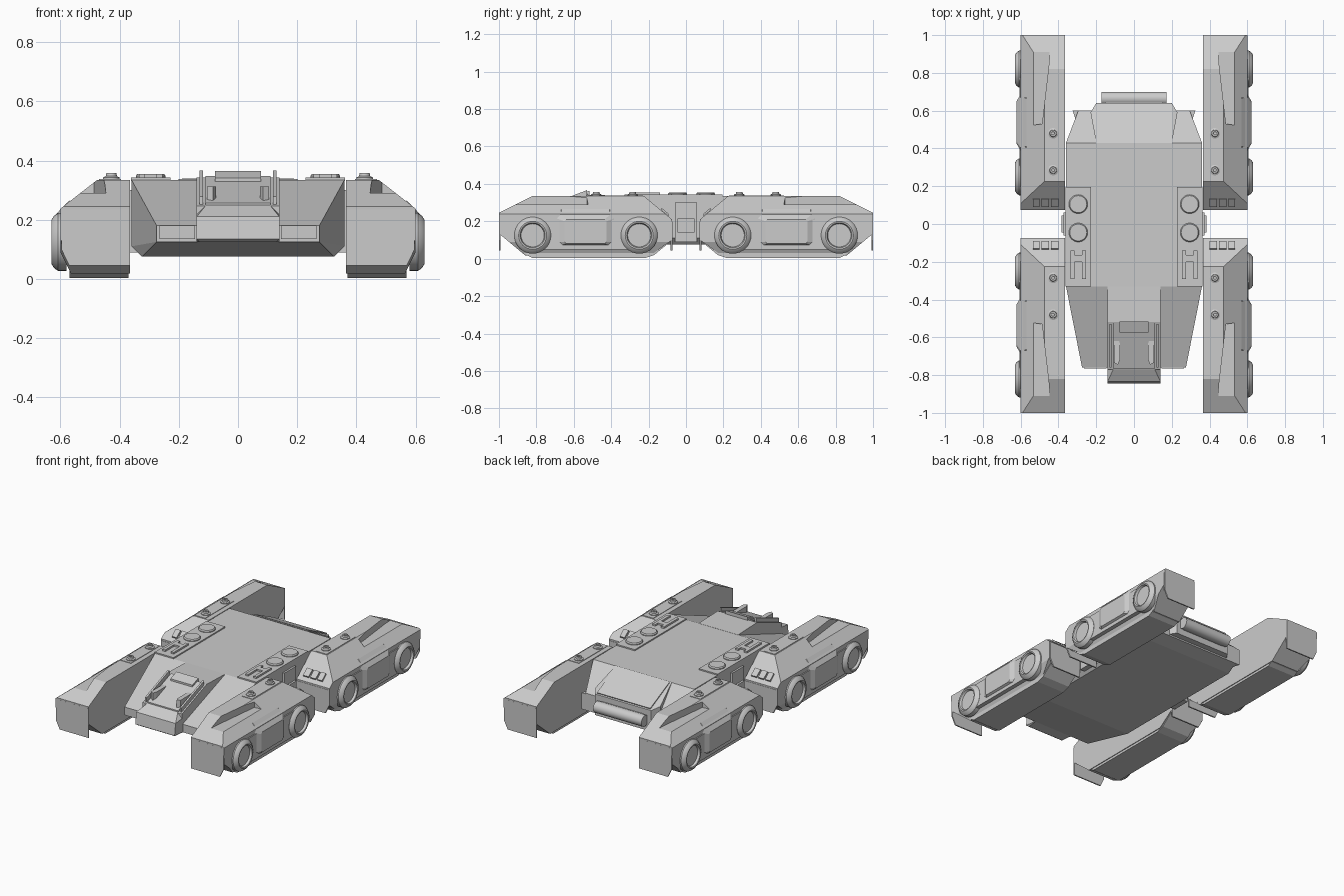
import bpy, bmesh, math
from mathutils import Vector, Matrix

if "Cube" in bpy.data.objects:
    bpy.data.objects.remove(bpy.data.objects["Cube"])


def finish(name, bm, mirror="", smooth=False):
    """Turn a bmesh into an object, mirrored about the world axes named."""
    bmesh.ops.recalc_face_normals(bm, faces=bm.faces)
    me = bpy.data.meshes.new(name)
    bm.to_mesh(me)
    bm.free()
    ob = bpy.data.objects.new(name, me)
    bpy.context.collection.objects.link(ob)
    bpy.ops.object.select_all(action='DESELECT')
    ob.select_set(True)
    bpy.context.view_layer.objects.active = ob
    if smooth:
        bpy.ops.object.shade_smooth_by_angle(angle=math.radians(35))
    if mirror:
        m = ob.modifiers.new("mirror", 'MIRROR')
        m.use_axis = ('x' in mirror, 'y' in mirror, False)
        m.use_mirror_merge = False
    return ob


def prism_bm(profile, axis, lo, hi):
    """Extrude a 2D profile along an axis (x: yz, y: xz, z: xy)."""
    bm = bmesh.new()
    i = "xyz".index(axis)

    def place(p, d):
        c = list(p)
        c.insert(i, d)
        return bm.verts.new(c)
    a = [place(p, lo) for p in profile]
    b = [place(p, hi) for p in profile]
    n = len(a)
    bm.faces.new(a)
    bm.faces.new(b[::-1])
    for k in range(n):
        bm.faces.new((a[k], a[(k + 1) % n], b[(k + 1) % n], b[k]))
    return bm


def prism(name, profile, axis, lo, hi, mirror=""):
    return finish(name, prism_bm(profile, axis, lo, hi), mirror)


def box(name, x, y, z, mirror=""):
    return prism(name, [(x[0], y[0]), (x[1], y[0]), (x[1], y[1]), (x[0], y[1])], 'z', z[0], z[1], mirror)


def hull(name, pts, mirror=""):
    bm = bmesh.new()
    for p in pts:
        bm.verts.new(p)
    bmesh.ops.convex_hull(bm, input=bm.verts)
    bmesh.ops.dissolve_limit(bm, angle_limit=0.01, verts=bm.verts, edges=bm.edges)
    return finish(name, bm, mirror)


def lathe(name, profile, centre, axis, mirror="", steps=32):
    """Spin (radius, height) points about an axis through centre."""
    bm = bmesh.new()
    vs = [bm.verts.new((r, 0, h)) for r, h in profile]
    es = [bm.edges.new(e) for e in zip(vs, vs[1:])]
    bmesh.ops.spin(bm, geom=vs + es, cent=(0, 0, 0), axis=(0, 0, 1),
                   angle=2 * math.pi, steps=steps)
    bmesh.ops.remove_doubles(bm, verts=bm.verts, dist=1e-5)
    rot = Vector((0, 0, 1)).rotation_difference(Vector(axis)).to_matrix().to_4x4()
    bm.transform(Matrix.Translation(centre) @ rot)
    return finish(name, bm, mirror, True)


def slice_off(bm, co, no):
    g = bm.verts[:] + bm.edges[:] + bm.faces[:]
    bmesh.ops.bisect_plane(bm, geom=g, plane_co=co, plane_no=no, clear_outer=True)
    bmesh.ops.holes_fill(bm, edges=[e for e in bm.edges if e.is_boundary])


# --- Track pods: one is modelled at +x, -y and mirrored to four ---
side = [(-1, .245), (-.82, .335), (-.225, .335), (-.075, .21), (-.075, .1),
        (-.19, .018), (-.86, .018), (-.995, .13)]
bm = prism_bm(side, 'x', .365, .6)
slice_off(bm, (.475, .335, 0 + .335), (.095, 0, .122))
slice_off(bm, (.6, 0, .09), (.07, 0, -.035))
pod = finish("track_pod", bm)
# stepped notch along the outer shoulder
cutter = prism("notch_cutter", [(.435, -1.1), (.7, -1.1), (.7, -.50), (.487, -.53), (.45, -.85)],
               'z', .29, .5)
cutter.hide_render = True
bo = pod.modifiers.new("notch", 'BOOLEAN')
bo.operation, bo.solver, bo.object = 'DIFFERENCE', 'EXACT', cutter
bpy.context.view_layer.objects.active = pod
bpy.ops.object.modifier_apply(modifier="notch")
bpy.data.objects.remove(cutter)
mm = pod.modifiers.new("mirror", 'MIRROR')
mm.use_axis = (True, True, False)
mm.use_mirror_merge = False

# track tread under each pod
prism("track_tread", [(-.97, .12), (-.87, .03), (-.82, .003), (-.22, .003), (-.17, .02), (-.085, .09)],
      'x', .37, .57, "xy")
# mud flaps at both ends
flap = [(.365, .045), (.57, .045), (.597, .1), (.597, .235), (.365, .235)]
prism("outer_flap", flap, 'y', -1, -.992, "xy")
prism("inner_flap", [(x, min(z, .2)) for x, z in flap], 'y', -.082, -.073, "xy")

# wheels, skirt between them, and the bulging armour plate
ring = [(.098, -.02), (.098, .008), (.088, .022), (.075, .03), (.067, .028), (.062, .014), (0, .014)]
for y in (-.82, -.25):
    lathe("road_wheel", ring, (.6, y, .125), (1, 0, 0), "xy")
prism("side_skirt", [(-.80, .05), (-.27, .05), (-.25, .08), (-.25, .18), (-.28, .21),
                     (-.79, .21), (-.82, .18), (-.82, .08)], 'x', .58, .607, "xy")


def plate(y0, y1, z0, z1, c, x):
    return [(x, y, z) for y, z in ((y0 + c, z0), (y1 - c, z0), (y1, z0 + c), (y1, z1 - c),
                                   (y1 - c, z1), (y0 + c, z1), (y0, z1 - c), (y0, z0 + c))]


hull("side_armour", plate(-.69, -.385, .07, .265, .025, .57)
     + plate(-.69, -.385, .07, .235, .02, .6) + plate(-.65, -.425, .08, .21, .01, .621), "xy")

# bolt strip, bolts and end grille on the pod tops
box("bolt_plate", (.395, .47), (-.525, -.23), (.33, .338), "xy")
for y in (-.48, -.285):
    lathe("pod_bolt", [(.028, 0), (.028, .008), (.019, .012), (.017, .022), (.009, .022), (.008, .017), (0, .017)],
          (.428, y, .335), (0, 0, 1), "xy", 20)
for x0, x1 in ((.40, .44), (.45, .49), (.50, .535)):
    prism("end_grille", [(-.135, .262), (-.095, .229), (-.09, .238), (-.13, .271)], 'x', x0, x1, "xy")

# --- Main hull: nose wedge, middle and sloping tail ---
pts = []
for s in (-1, 1):
    pts += [(s * .36, -.33, .335), (s * .36, .43, .335), (s * .36, -.33, .11), (s * .36, .43, .11),
            (s * .325, -.45, .075), (s * .325, .5, .075),
            (s * .275, -.76, .18), (s * .275, -.76, .125),
            (s * .295, .6, .2), (s * .295, .6, .09)]
hull("main_hull", pts)
prism("tail_fin", [(.28, .5), (.31, .52), (.305, .54), (.325, .6), (.28, .6)], 'z', .09, .195, "x")
box("headlight_box", (.145, .265), (-.766, -.70), (.135, .18), "x")

# tail ramp with framed panel and rounded rear beam
ramp = []
for s in (-1, 1):
    ramp += [(s * .2, .43, .338), (s * .23, .59, .25), (s * .2, .64, .235),
             (s * .2, .64, .1), (s * .23, .59, .1), (s * .2, .43, .1)]
hull("tail_ramp", ramp)
prism("tail_panel", [(.44, .339), (.635, .245), (.63, .235), (.44, .325)], 'x', -.19, .19)
lathe("rear_beam", [(0, -.172), (.036, -.172), (.036, .172), (0, .172)], (0, .664, .17), (1, 0, 0), "", 20)
box("beam_mount", (-.15, .15), (.58, .66), (.14, .2))

# side connectors between the pods
box("pod_connector", (.35, .385), (-.045, .045), (.14, .215), "x")
box("connector_base", (.34, .372), (-.06, .06), (.09, .3), "x")

# --- Deck side panels with discs and vents ---
box("deck_panel", (.228, .362), (-.33, .195), (.33, .343), "x")
for y in (-.045, .105):
    lathe("deck_disc", [(.05, 0), (.05, .006), (.045, .013), (0, .013)], (.295, y, .342), (0, 0, 1), "x")
for n, x, y in (("vent_rail", (.255, .275), (-.29, -.14)), ("vent_rail", (.315, .335), (-.29, -.14)),
                ("vent_bar", (.275, .315), (-.20, -.165))):
    box(n, x, y, (.34, .354), "x")

# --- Driver cab on the nose ---
prism("driver_cab", [(-.33, .336), (-.52, .342), (-.77, .247), (-.77, .125), (-.33, .125)], 'x', -.14, .14)
chin = []
for s in (-1, 1):
    chin += [(s * .11, -.77, .247), (s * .14, -.835, .21), (s * .14, -.845, .135),
             (s * .13, -.83, .125), (s * .14, -.74, .125), (s * .14, -.74, .22)]
hull("cab_chin", chin)


def on_cab(y0, y1, t):
    """Slab profile lying on the sloping cab front, t thick."""
    f = lambda y: .342 + (y + .52) * .38
    return [(y0, f(y0) - .01), (y1, f(y1) - .01), (y1, f(y1) + t), (y0, f(y0) + t)]


prism("cab_hatch", on_cab(-.765, -.525, .008), 'x', -.11, .11)
prism("cab_visor", on_cab(-.575, -.515, .02), 'x', -.078, .078)
prism("cab_rail", on_cab(-.76, -.53, .028), 'x', .118, .13, "x")
prism("hatch_handle", [(.085, -.745), (.105, -.735), (.105, -.615), (.085, -.605), (.075, -.63), (.075, -.72)],
      'z', .25, .312, "x")
